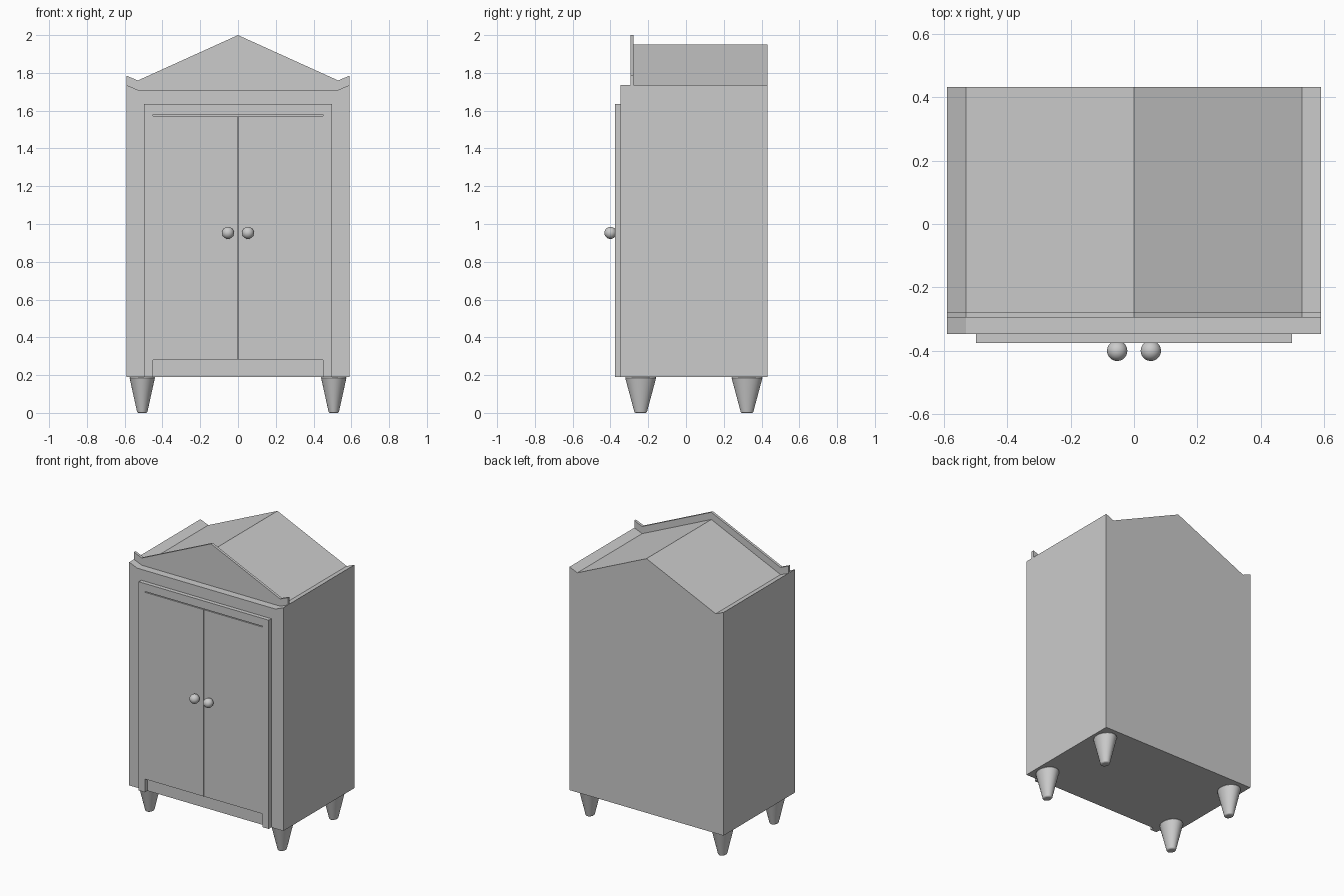
import bpy, bmesh
from math import pi

if "Cube" in bpy.data.objects:
    bpy.data.objects.remove(bpy.data.objects["Cube"])


def prism(name, profile, y0, y1):
    """Extrude an x-z outline from y0 to y1."""
    bm = bmesh.new()
    face = bm.faces.new([bm.verts.new((x, y0, z)) for x, z in profile])
    ext = bmesh.ops.extrude_face_region(bm, geom=[face])
    verts = [v for v in ext["geom"] if isinstance(v, bmesh.types.BMVert)]
    bmesh.ops.translate(bm, verts=verts, vec=(0, y1 - y0, 0))
    bmesh.ops.recalc_face_normals(bm, faces=bm.faces)
    mesh = bpy.data.meshes.new(name)
    bm.to_mesh(mesh)
    bm.free()
    ob = bpy.data.objects.new(name, mesh)
    bpy.context.collection.objects.link(ob)
    return ob


def mirrored(half):
    """Complete a right-hand outline with its left-hand mirror."""
    return half + [(-x, z) for x, z in reversed(half) if x > 0]


def rect(x0, x1, z0, z1):
    return [(x0, z0), (x1, z0), (x1, z1), (x0, z1)]


W, BASE = 0.59, 0.19

# Main carcass with gabled roof and upturned eaves
prism("cabinet_body", mirrored([(W, BASE), (W, 1.735), (0.53, 1.71), (0, 1.95)]), -0.295, 0.432)

# Front face board, lower than the roof
prism("front_board", mirrored([(W, BASE), (W, 1.735), (0.53, 1.71)]), -0.347, -0.295)

# Thin decorative pediment standing above the roof line
prism("pediment", mirrored([(0.53, 1.70), (W, 1.725), (W, 1.785), (0.53, 1.76), (0, 2.0)]),
      -0.295, -0.277)

# Door surround: two stiles joined by a top rail
prism("door_frame", mirrored([(0.45, BASE), (0.498, BASE), (0.498, 1.635)])[:3]
      + [(-0.498, 1.635), (-0.498, BASE), (-0.45, BASE), (-0.45, 1.58), (0.45, 1.58)],
      -0.375, -0.347)

for side, s in (("left", -1), ("right", 1)):
    # Door leaf
    prism(side + "_door", rect(s * 0.002, s * 0.45, 0.28, 1.573), -0.372, -0.347)
    # Round knob
    bpy.ops.mesh.primitive_uv_sphere_add(segments=32, ring_count=16, radius=0.032,
                                         location=(s * 0.053, -0.4, 0.953))
    knob = bpy.context.object
    knob.name = side + "_knob"
    bpy.ops.object.shade_smooth_by_angle(angle=pi / 6)
    # Tapered feet, slightly deeper than wide
    for end, y in (("front", -0.24), ("back", 0.323)):
        bpy.ops.mesh.primitive_cone_add(vertices=32, radius1=0.032, radius2=0.083, depth=BASE,
                                        location=(s * 0.507, y, BASE / 2))
        leg = bpy.context.object
        leg.name = f"{end}_{side}_leg"
        leg.scale.x = 0.82
        bpy.ops.object.transform_apply(location=False, rotation=False, scale=True)
        # Soften the toe
        bev = leg.modifiers.new("toe_bevel", "BEVEL")
        bev.width, bev.segments = 0.006, 2
        bev.limit_method, bev.angle_limit = "ANGLE", pi / 4
        bpy.ops.object.shade_smooth_by_angle(angle=pi / 6)
